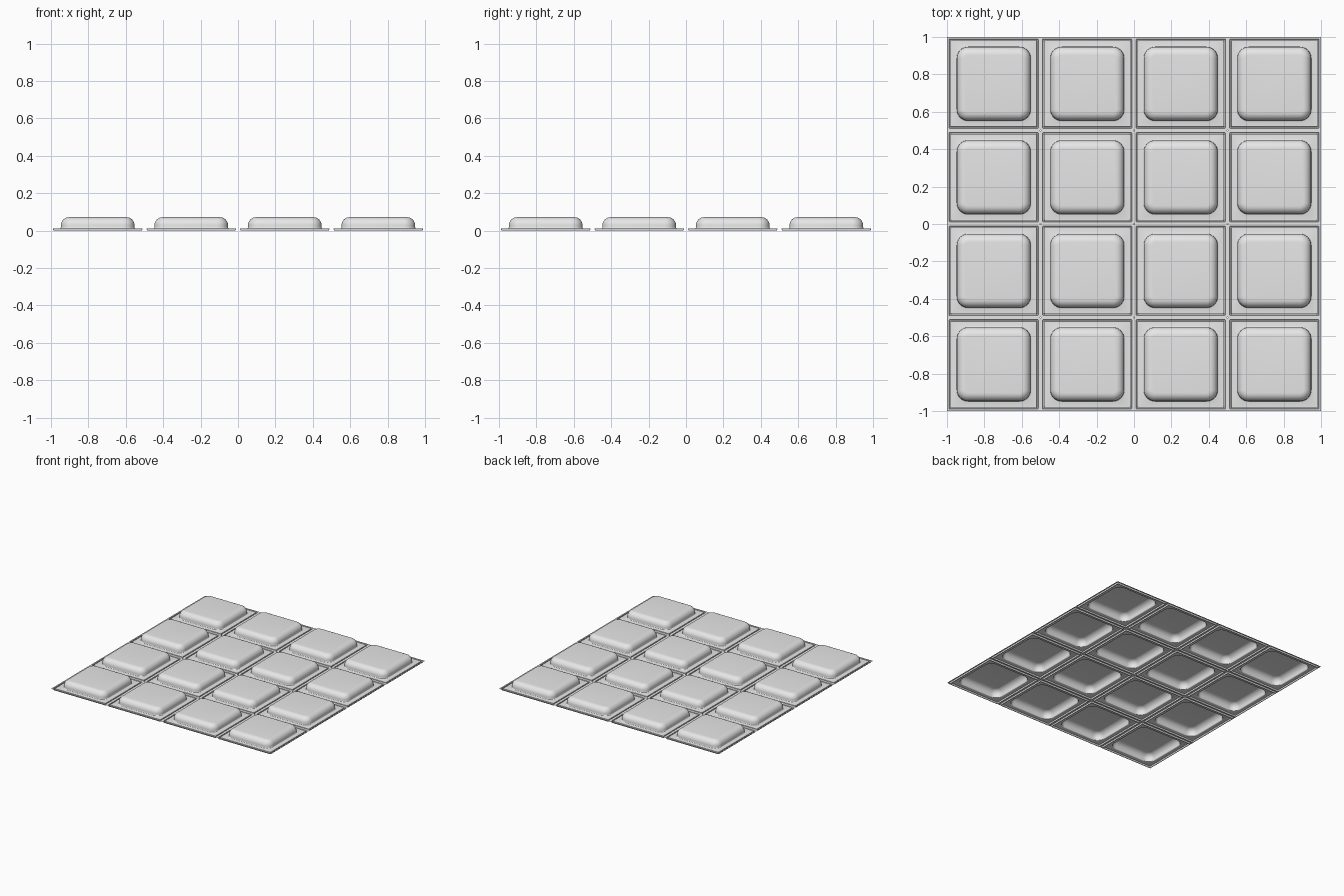
import bpy
import bmesh
from math import sin, cos, pi

cube = bpy.data.objects.get("Cube")
if cube:
    bpy.data.objects.remove(cube, do_unlink=True)

CELL = 0.5          # cell pitch
FLANGE = 0.012      # height of the flat flange
POCKET = 0.197      # half width of a pocket
TOP = 0.072         # height of a pocket
CORNER = 0.06       # plan corner radius of a pocket
ROUND = 0.044       # radius of the pocket's top edge
SEGMENTS = 8

grey = bpy.data.materials.new("light_grey")
grey.use_nodes = True
grey.diffuse_color = (0.8, 0.8, 0.8, 1)
grey.node_tree.nodes["Principled BSDF"].inputs["Base Color"].default_value = (0.8, 0.8, 0.8, 1)


def rounded_square(bm, half, radius, z):
    """Counter-clockwise ring of vertices with round corners."""
    ring = []
    for corner in range(4):
        middle = pi / 4 + corner * pi / 2
        sx = 1 if cos(middle) > 0 else -1
        sy = 1 if sin(middle) > 0 else -1
        for i in range(SEGMENTS + 1):
            a = corner * pi / 2 + i / SEGMENTS * pi / 2
            x = sx * (half - radius) + radius * cos(a)
            y = sy * (half - radius) + radius * sin(a)
            ring.append(bm.verts.new((x, y, z)))
    return ring


# Profile from the cell edge inwards: (half width, corner radius, height)
edge = CELL / 2
profile = [
    (edge, 0.005, FLANGE),
    (edge - 0.011, 0.004, FLANGE),
    # pressed groove around the cell
    (edge - 0.013, 0.004, 0),
    (edge - 0.018, 0.004, 0),
    (edge - 0.020, 0.004, FLANGE),
]
# small fillet at the foot of the pocket
foot = 0.006
for i in range(4):
    a = i / 3 * pi / 2
    out = foot * (1 - sin(a))
    profile.append((POCKET + out, CORNER + out, FLANGE + foot * (1 - cos(a))))
# rounded shoulder of the pocket
for i in range(9):
    a = i / 8 * pi / 2
    inset = ROUND * (1 - cos(a))
    profile.append((POCKET - inset, CORNER - inset, TOP - ROUND + ROUND * sin(a)))

# One cell as a thin pressed sheet, hollow underneath
bm = bmesh.new()
rings = [rounded_square(bm, *p) for p in profile]
for outer, inner in zip(rings, rings[1:]):
    n = len(outer)
    for k in range(n):
        j = (k + 1) % n
        bm.faces.new((outer[k], outer[j], inner[j], inner[k]))
bm.faces.new(rings[-1])
mesh = bpy.data.meshes.new("blister_cell")
bm.to_mesh(mesh)
bm.free()
mesh.materials.append(grey)

# Four by four sheet of cells
bpy.ops.object.select_all(action='DESELECT')
for row in range(4):
    for col in range(4):
        cell = bpy.data.objects.new(f"blister_cell_{row + 1}_{col + 1}", mesh)
        cell.location = ((col - 1.5) * CELL, (row - 1.5) * CELL, 0)
        bpy.context.collection.objects.link(cell)

# The cells share one mesh, so shade it once
cell.select_set(True)
bpy.context.view_layer.objects.active = cell
bpy.ops.object.shade_smooth_by_angle(angle=pi / 5)
